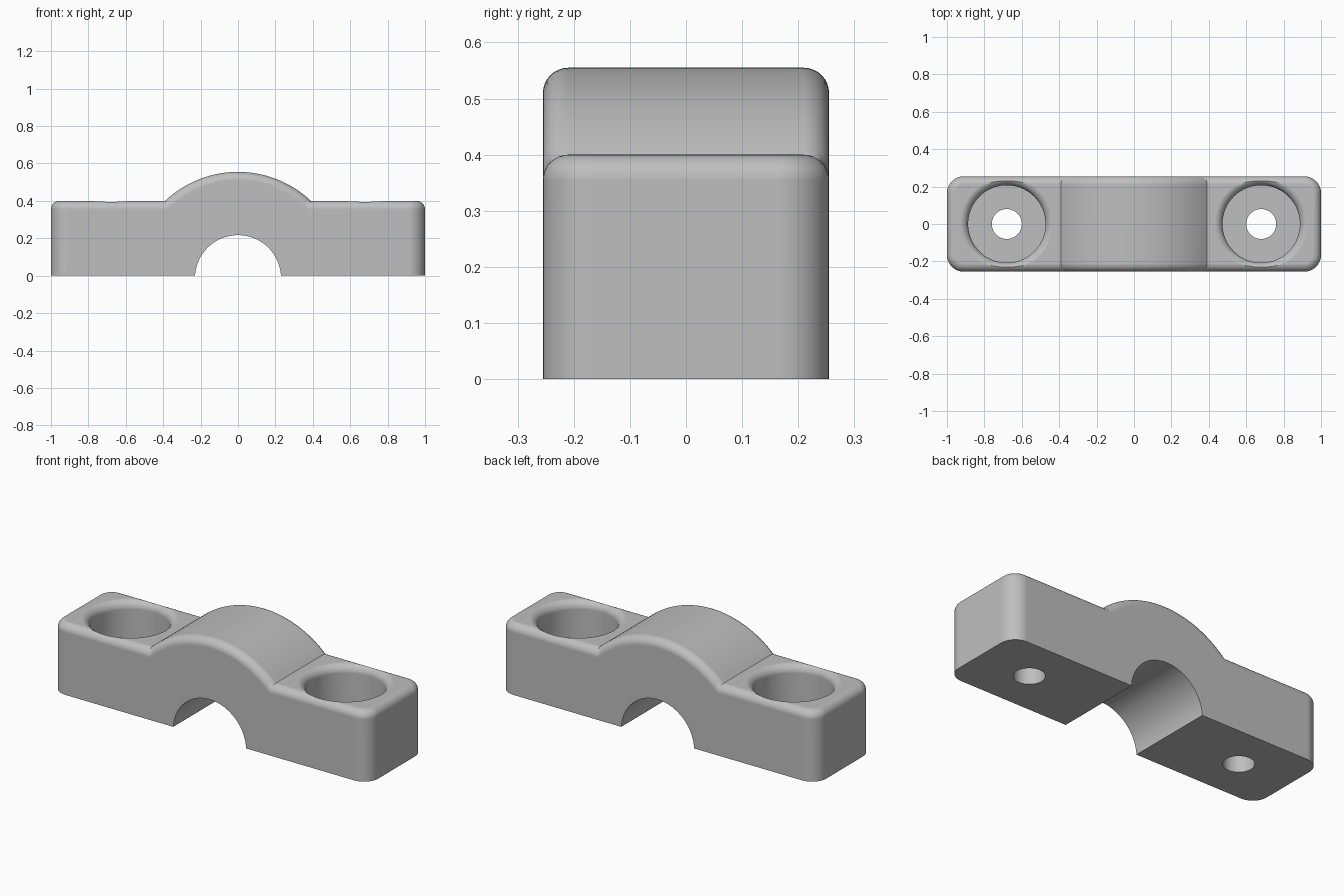
import bpy, bmesh, math

if "Cube" in bpy.data.objects:
    bpy.data.objects.remove(bpy.data.objects["Cube"], do_unlink=True)

HALF_DEPTH, TOP, FILLET, CORNER = 0.255, 0.4, 0.045, 0.09
AXIS_Z, OUTER_R, BORE_R = -0.013, 0.568, 0.23
SCREW_X, POCKET_R, HOLE_R, POCKET_FLOOR = 0.68, 0.207, 0.08, 0.13

grey = bpy.data.materials.new("plain grey")
grey.use_nodes = True
colour = (0.52, 0.52, 0.52, 1)
grey.diffuse_color = colour
grey.node_tree.nodes["Principled BSDF"].inputs["Base Color"].default_value = colour


def arc(radius, z, steps):
    """Points on a circle about the bore axis, from +x over to -x, starting at height z."""
    start = math.asin((z - AXIS_Z) / radius)
    angles = [start + (math.pi - 2 * start) * i / steps for i in range(steps + 1)]
    return [(radius * math.cos(a), AXIS_Z + radius * math.sin(a)) for a in angles]


def make_object(name, bm):
    bmesh.ops.recalc_face_normals(bm, faces=bm.faces[:])
    mesh = bpy.data.meshes.new(name)
    bm.to_mesh(mesh)
    bm.free()
    mesh.materials.append(grey)
    obj = bpy.data.objects.new(name, mesh)
    bpy.context.collection.objects.link(obj)
    return obj


def bevel(bm, edges, radius, segments):
    bmesh.ops.bevel(bm, geom=edges, offset=radius, segments=segments, profile=0.5,
                    affect='EDGES', clamp_overlap=False)
    bm.normal_update()


# Clamp body: arched profile with a half-round bore, extruded front to back
outline = [(1, 0), (1, TOP)] + arc(OUTER_R, TOP, 48) + [(-1, TOP), (-1, 0)]
outline += arc(BORE_R, 0, 40)[::-1]
bm = bmesh.new()
face = bm.faces.new([bm.verts.new((x, -HALF_DEPTH, z)) for x, z in outline])
extruded = bmesh.ops.extrude_face_region(bm, geom=[face])["geom"]
bmesh.ops.translate(bm, vec=(0, 2 * HALF_DEPTH, 0),
                    verts=[v for v in extruded if isinstance(v, bmesh.types.BMVert)])
bmesh.ops.recalc_face_normals(bm, faces=bm.faces[:])

# Round the four upright corners, then the whole upper rim
uprights = [e for e in bm.edges
            if all(abs(v.co.x) > 0.99 for v in e.verts)
            and abs(e.verts[0].co.z - e.verts[1].co.z) > 0.3]
bevel(bm, uprights, CORNER, 10)
rim = [e for e in bm.edges
       if min(v.co.z for v in e.verts) > TOP - 0.001
       and sorted(f.normal.z > 0.3 for f in e.link_faces) == [False, True]]
bevel(bm, rim, FILLET, 8)
body = make_object("clamp_body", bm)


# Screw pocket cutter: through hole, counterbore and flared rim, turned in one piece
def screw_cutter(name, x):
    top = TOP + 0.0005
    profile = [(0, -0.1), (HOLE_R, -0.1), (HOLE_R, POCKET_FLOOR), (POCKET_R, POCKET_FLOOR)]
    for i in range(9):
        a = math.pi / 2 * i / 8
        profile.append((POCKET_R + FILLET * (1 - math.cos(a)),
                        top - FILLET * (1 - math.sin(a))))
    profile += [(POCKET_R + FILLET, 0.5), (0, 0.5)]
    bm = bmesh.new()
    verts = [bm.verts.new((x + r, 0, z)) for r, z in profile]
    edges = [bm.edges.new(pair) for pair in zip(verts, verts[1:])]
    bmesh.ops.spin(bm, geom=verts + edges, cent=(x, 0, 0), axis=(0, 0, 1),
                   angle=2 * math.pi, steps=64)
    bmesh.ops.remove_doubles(bm, verts=bm.verts[:], dist=0.0001)
    cutter = make_object(name, bm)
    cutter.hide_render = True
    return cutter


bpy.context.view_layer.objects.active = body
for name, x in (("left_screw_cutter", SCREW_X), ("right_screw_cutter", -SCREW_X)):
    cutter = screw_cutter(name, x)
    mod = body.modifiers.new(name, 'BOOLEAN')
    mod.operation, mod.solver, mod.object = 'DIFFERENCE', 'EXACT', cutter
    bpy.ops.object.modifier_apply(modifier=mod.name)
    bpy.data.objects.remove(cutter, do_unlink=True)

# Smooth fillets, flat main faces
bpy.ops.object.select_all(action='DESELECT')
body.select_set(True)
bpy.ops.object.shade_smooth_by_angle(angle=math.radians(30))
weighted = body.modifiers.new("weighted_normals", 'WEIGHTED_NORMAL')
weighted.keep_sharp = True
